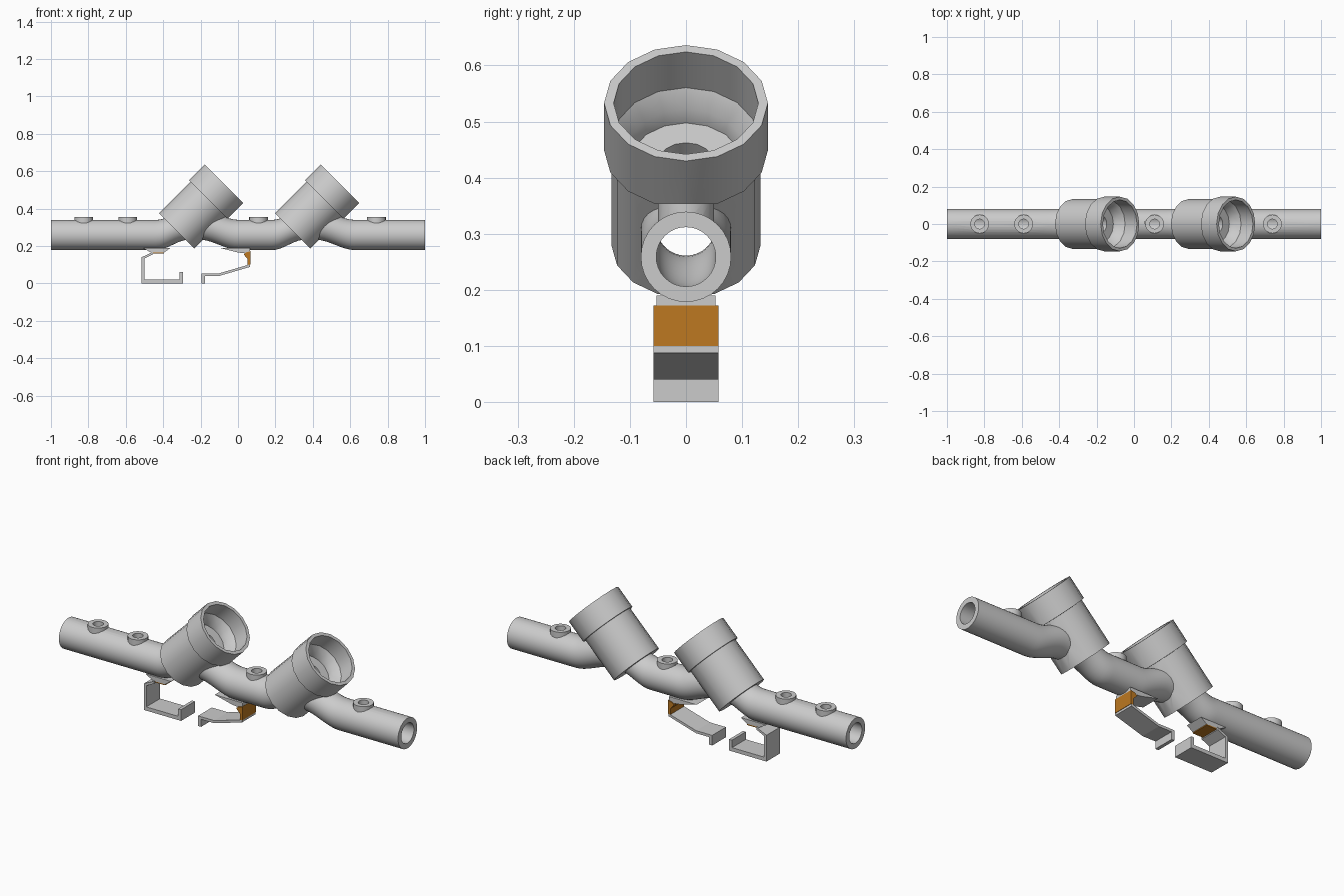
import bpy, bmesh, math
from mathutils import Matrix, Vector

if "Cube" in bpy.data.objects:
    bpy.data.objects.remove(bpy.data.objects["Cube"])

PIPE_Z = 0.259
VALVES = (-0.075, 0.545)            # x of each socket mouth centre
PORTS = (-0.825, -0.59, 0.11, 0.74)


def make(name, bm):
    bmesh.ops.recalc_face_normals(bm, faces=bm.faces)
    me = bpy.data.meshes.new(name)
    bm.to_mesh(me)
    bm.free()
    ob = bpy.data.objects.new(name, me)
    bpy.context.collection.objects.link(ob)
    return ob


def skin(name, rings):
    bm = bmesh.new()
    vs = [[bm.verts.new(p) for p in r] for r in rings]
    n = len(vs[0])
    for a, b in zip(vs, vs[1:]):
        for i in range(n):
            j = (i + 1) % n
            bm.faces.new((a[i], a[j], b[j], b[i]))
    bm.faces.new(vs[0])
    bm.faces.new(vs[-1])
    return make(name, bm)


def lathe(name, profile, mat, sides):
    angs = [2 * math.pi * i / sides for i in range(sides)]
    return skin(name, [[mat @ Vector((r * math.cos(a), r * math.sin(a), z))
                        for a in angs] for r, z in profile])


def ease(t):
    t = min(max(t, 0), 1)
    return t * t * (3 - 2 * t)


def centre_z(x):
    # the pipe humps up where it runs through each valve body
    z = PIPE_Z
    for v in VALVES:
        d = x - v
        z += 0.055 * ease((d + 0.36) / 0.17) * (1 - ease((d + 0.13) / 0.21))
    return z


def pipe(name, r, end):
    xs = [-end] + [-0.46 + 0.02 * i for i in range(59)] + [end]
    angs = [2 * math.pi * i / 32 for i in range(32)]
    return skin(name, [[(x, r * math.cos(a), centre_z(x) + r * math.sin(a))
                        for a in angs] for x in xs])


def boolean(target, tool, op):
    m = target.modifiers.new(op, 'BOOLEAN')
    m.operation, m.object, m.solver = op, tool, 'EXACT'
    bpy.context.view_layer.objects.active = target
    bpy.ops.object.modifier_apply(modifier=m.name)
    bpy.data.objects.remove(tool)


def prism(name, pts, half=0.058):
    bm = bmesh.new()
    f = bm.faces.new([bm.verts.new((x, -half, z)) for x, z in pts])
    ext = bmesh.ops.extrude_face_region(bm, geom=[f])['geom']
    bmesh.ops.translate(bm, vec=(0, 2 * half, 0),
                        verts=[v for v in ext if isinstance(v, bmesh.types.BMVert)])
    return make(name, bm)


# Main pipe with slanted valve bodies and small ports
manifold = pipe("manifold", 0.0805, 1.0)
cutters = [pipe("bore", 0.053, 1.05)]
for x in VALVES:
    tilt = Matrix.Translation((x, 0, 0.533)) @ Matrix.Rotation(math.radians(45), 4, 'Y')
    body = lathe("body", [(0.133, -0.358), (0.133, -0.12), (0.146, -0.119), (0.146, 0)],
                 tilt, 16)
    boolean(manifold, body, 'UNION')
    cutters.append(lathe("cavity", [(0.05, -0.30), (0.05, -0.15), (0.10, -0.15),
                                    (0.105, -0.12), (0.129, -0.09), (0.129, 0.05)], tilt, 16))
for x in PORTS:
    up = Matrix.Translation((x, 0, PIPE_Z))
    boolean(manifold, lathe("port", [(0.05, 0.03), (0.05, 0.095)], up, 20), 'UNION')
    cutters.append(lathe("port_hole", [(0.026, 0.02), (0.026, 0.12)], up, 20))
for c in cutters:
    boolean(manifold, c, 'DIFFERENCE')
bpy.context.view_layer.objects.active = manifold
manifold.select_set(True)
bpy.ops.object.shade_smooth_by_angle(angle=math.radians(30))

# Hooked clip brackets and the pads joining them to the pipe
prism("left_hook", [(-0.515, 0), (-0.295, 0), (-0.295, 0.06), (-0.312, 0.06),
                    (-0.312, 0.02), (-0.5, 0.02), (-0.5, 0.133), (-0.455, 0.155),
                    (-0.455, 0.168), (-0.515, 0.14)])
prism("left_pad", [(-0.465, 0.165), (-0.395, 0.165), (-0.36, 0.19), (-0.51, 0.19)], 0.05)
prism("right_hook", [(-0.195, 0), (-0.177, 0), (-0.177, 0.04), (-0.1, 0.04),
                     (0.064, 0.088), (0.064, 0.102), (-0.1, 0.054), (-0.195, 0.054)])
prism("right_pad", [(0.0, 0.165), (0.064, 0.158), (0.064, 0.19), (-0.1, 0.19)], 0.053)

# Orange faces of the brackets
orange = bpy.data.materials.new("orange")
orange.diffuse_color = (0.51, 0.19, 0.015, 1)
orange.use_nodes = True
orange.node_tree.nodes["Principled BSDF"].inputs["Base Color"].default_value = orange.diffuse_color
for ob in (prism("right_web", [(0.052, 0.098), (0.066, 0.1), (0.066, 0.172),
                               (0.04, 0.165), (0.03, 0.155), (0.052, 0.13)]),
           prism("left_underside", [(-0.455, 0.16), (-0.395, 0.16),
                                    (-0.395, 0.166), (-0.455, 0.166)], 0.05)):
    ob.data.materials.append(orange)
